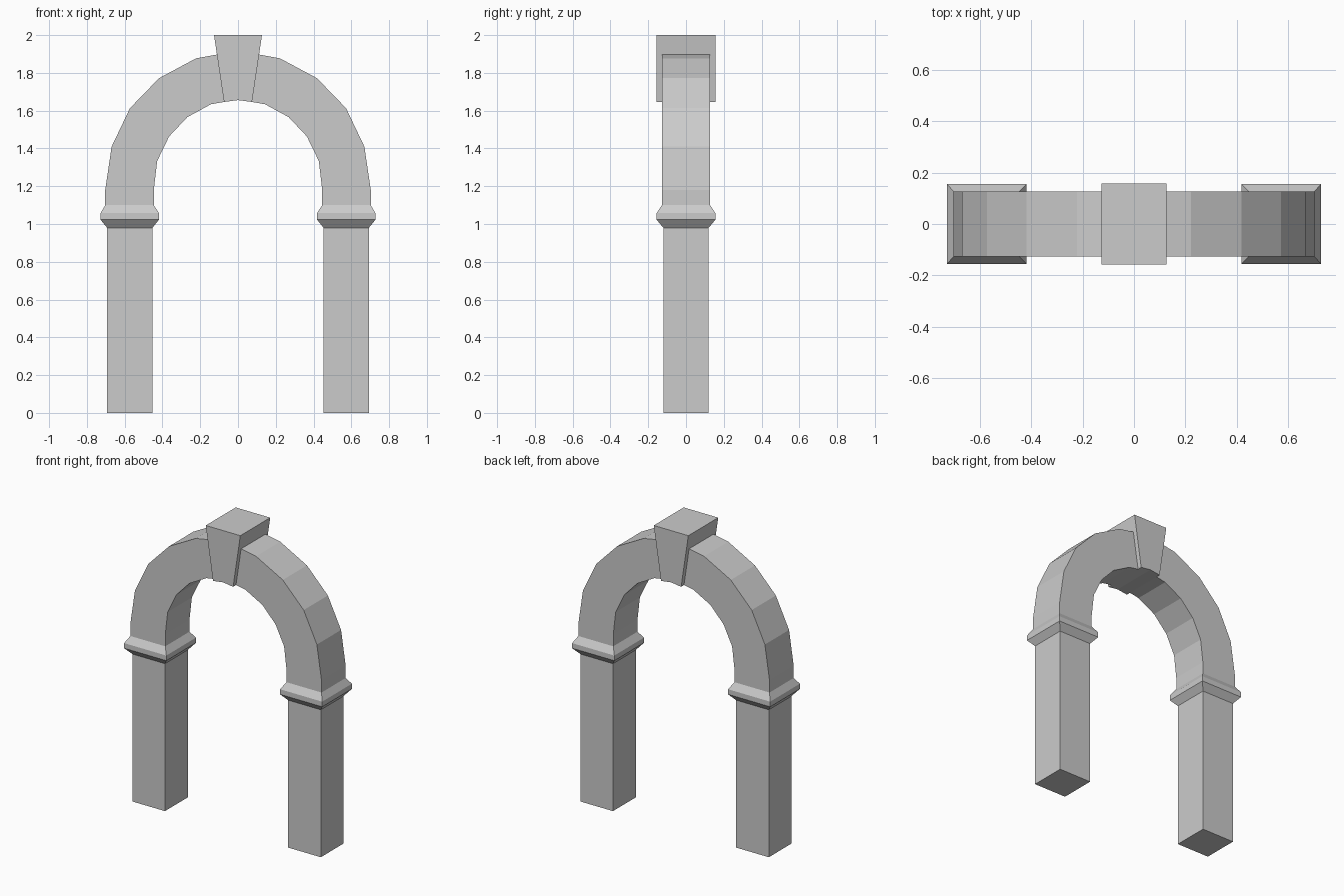
import bpy, bmesh

if "Cube" in bpy.data.objects:
    bpy.data.objects.remove(bpy.data.objects["Cube"])


def loft(name, sections, cap_start=False, cap_end=False, mirror=False):
    """Skin rectangular sections given as ((x, z) inner, (x, z) outer, half depth)."""
    bm = bmesh.new()
    rings = []
    for (xi, zi), (xo, zo), d in sections:
        rings.append([bm.verts.new(p) for p in
                      ((xi, -d, zi), (xo, -d, zo), (xo, d, zo), (xi, d, zi))])
    for a, b in zip(rings, rings[1:]):
        for i in range(4):
            j = (i + 1) % 4
            bm.faces.new((a[i], a[j], b[j], b[i]))
    if cap_start:
        bm.faces.new(rings[0][::-1])
    if cap_end:
        bm.faces.new(rings[-1])
    bmesh.ops.recalc_face_normals(bm, faces=bm.faces)
    mesh = bpy.data.meshes.new(name)
    bm.to_mesh(mesh)
    bm.free()
    obj = bpy.data.objects.new(name, mesh)
    bpy.context.collection.objects.link(obj)
    if mirror:
        obj.modifiers.new("Mirror", 'MIRROR').use_axis[0] = True
    return obj


def level(xi, xo, z, d):
    return (xi, z), (xo, z), d


# Square piers
loft("pier", [level(0.453, 0.693, 0, 0.12), level(0.453, 0.693, 0.98, 0.12)],
     cap_start=True, mirror=True)

# Flared capital mouldings
loft("capital", [level(0.453, 0.693, 0.98, 0.12),
                 level(0.418, 0.728, 1.023, 0.156),
                 level(0.418, 0.728, 1.057, 0.156),
                 level(0.446, 0.703, 1.10, 0.127)], mirror=True)

# Faceted arch halves, ending at the keystone
inner = [(0.446, 1.10), (0.446, 1.18), (0.428, 1.333), (0.365, 1.463),
         (0.268, 1.566), (0.143, 1.634), (0.074, 1.646)]
outer = [(0.703, 1.10), (0.703, 1.18), (0.669, 1.41), (0.572, 1.613),
         (0.418, 1.772), (0.222, 1.877), (0.111, 1.897)]
loft("arch", [(i, o, 0.127) for i, o in zip(inner, outer)], mirror=True)

# Projecting wedge keystone, its underside following the arch
loft("keystone", [((-0.074, 1.646), (-0.127, 2.0), 0.157),
                  ((0, 1.656), (0, 2.0), 0.157),
                  ((0.074, 1.646), (0.127, 2.0), 0.157)],
     cap_start=True, cap_end=True)
